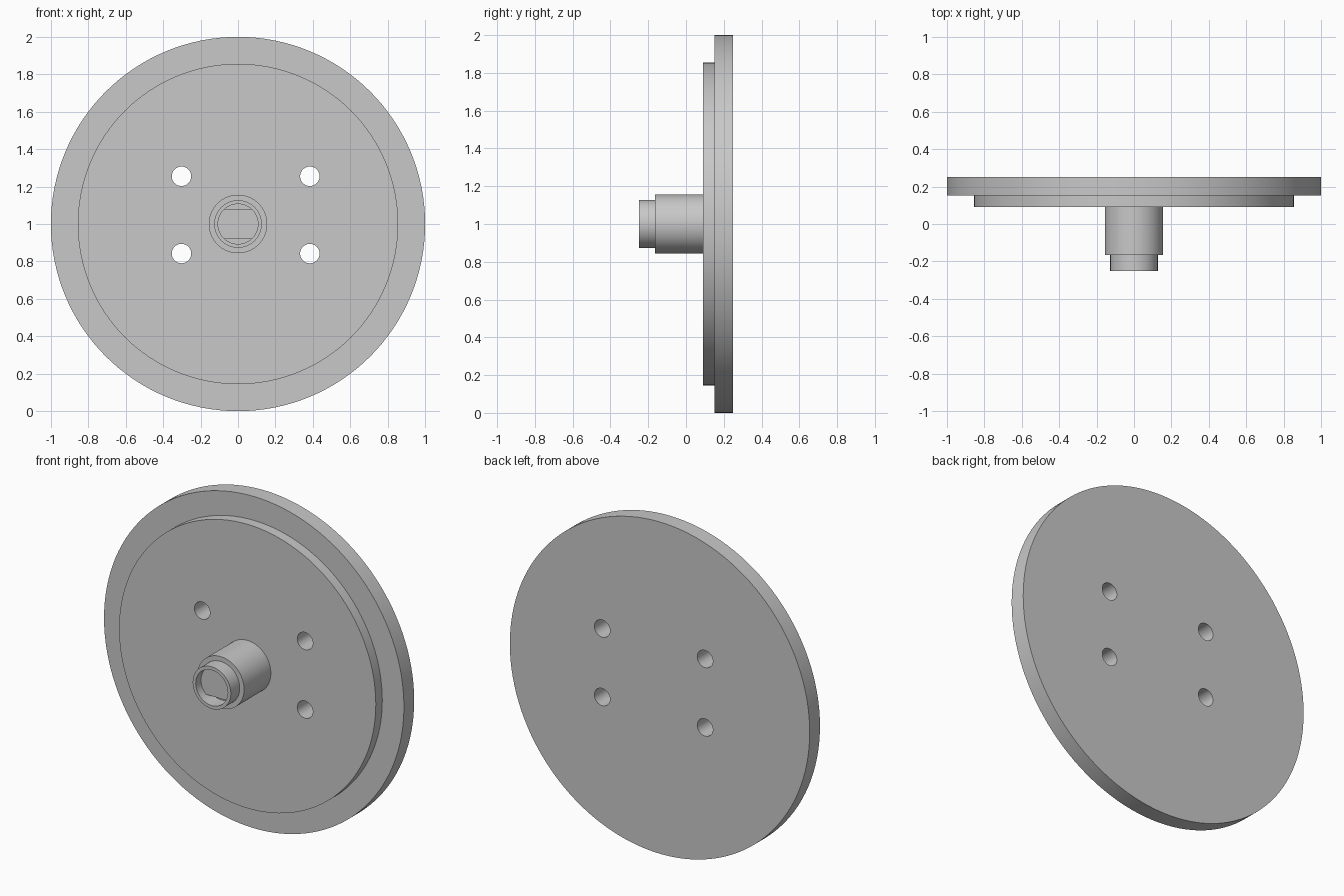
import bpy, bmesh, math
from mathutils import Matrix

if "Cube" in bpy.data.objects:
    bpy.data.objects.remove(bpy.data.objects["Cube"], do_unlink=True)

GREY = (0.58, 0.58, 0.58, 1)
mat = bpy.data.materials.new("plain_grey")
mat.use_nodes = True
mat.diffuse_color = GREY
mat.node_tree.nodes["Principled BSDF"].inputs["Base Color"].default_value = GREY


def finish(name, bm):
    bmesh.ops.recalc_face_normals(bm, faces=bm.faces)
    me = bpy.data.meshes.new(name)
    bm.to_mesh(me)
    bm.free()
    me.materials.append(mat)
    ob = bpy.data.objects.new(name, me)
    bpy.context.collection.objects.link(ob)
    return ob


def lathe(name, profile, x=0, z=1, steps=128):
    """Spin (radius, y) points around a line parallel to y."""
    bm = bmesh.new()
    verts = [bm.verts.new((r, y, 0)) for r, y in profile]
    edges = [bm.edges.new(pair) for pair in zip(verts, verts[1:])]
    bmesh.ops.spin(bm, geom=verts + edges, cent=(0, 0, 0), axis=(0, 1, 0),
                   angle=math.tau, steps=steps)
    bmesh.ops.remove_doubles(bm, verts=bm.verts, dist=1e-5)
    bmesh.ops.translate(bm, verts=bm.verts, vec=(x, 0, z))
    return finish(name, bm)


def rod(name, r, y0, y1, x=0, z=1, steps=48):
    return lathe(name, [(0, y0), (r, y0), (r, y1), (0, y1)], x, z, steps)


def box(name, w, h, y0, y1):
    bm = bmesh.new()
    bmesh.ops.create_cube(bm, size=1, matrix=Matrix.Translation((0, (y0 + y1) / 2, 1))
                          @ Matrix.Diagonal((w, y1 - y0, h, 1)))
    return finish(name, bm)


def combine(target, tool, operation):
    mod = target.modifiers.new(operation, 'BOOLEAN')
    mod.operation, mod.solver, mod.object = operation, 'EXACT', tool
    bpy.context.view_layer.objects.active = target
    bpy.ops.object.modifier_apply(modifier=mod.name)
    bpy.data.objects.remove(tool, do_unlink=True)


# Stepped disc with its stepped hub, as one turned body
wheel = lathe("flanged_wheel", [
    (0, -0.25), (0.127, -0.25), (0.127, -0.165), (0.156, -0.165), (0.156, 0.09),
    (0.856, 0.09), (0.856, 0.152), (1, 0.152), (1, 0.25), (0, 0.25)])

# Four through holes
for x in (-0.302, 0.384):
    for z in (0.842, 1.255):
        combine(wheel, rod("hole_cutter", 0.052, 0, 0.4, x, z), 'DIFFERENCE')

# Hub socket: round mouth, flat-sided middle, rectangular slot at the bottom
combine(wheel, rod("mouth_cutter", 0.107, -0.4, -0.16), 'DIFFERENCE')
flat_sided = rod("flat_sided_cutter", 0.107, -0.2, -0.08)
combine(flat_sided, box("flats", 0.4, 0.156, -0.3, 0), 'INTERSECT')
combine(wheel, flat_sided, 'DIFFERENCE')
combine(wheel, box("slot_cutter", 0.168, 0.108, -0.12, 0.05), 'DIFFERENCE')

# Smooth round walls, crisp rims
bpy.ops.object.select_all(action='DESELECT')
wheel.select_set(True)
bpy.context.view_layer.objects.active = wheel
bpy.ops.object.shade_smooth_by_angle(angle=math.radians(30))
